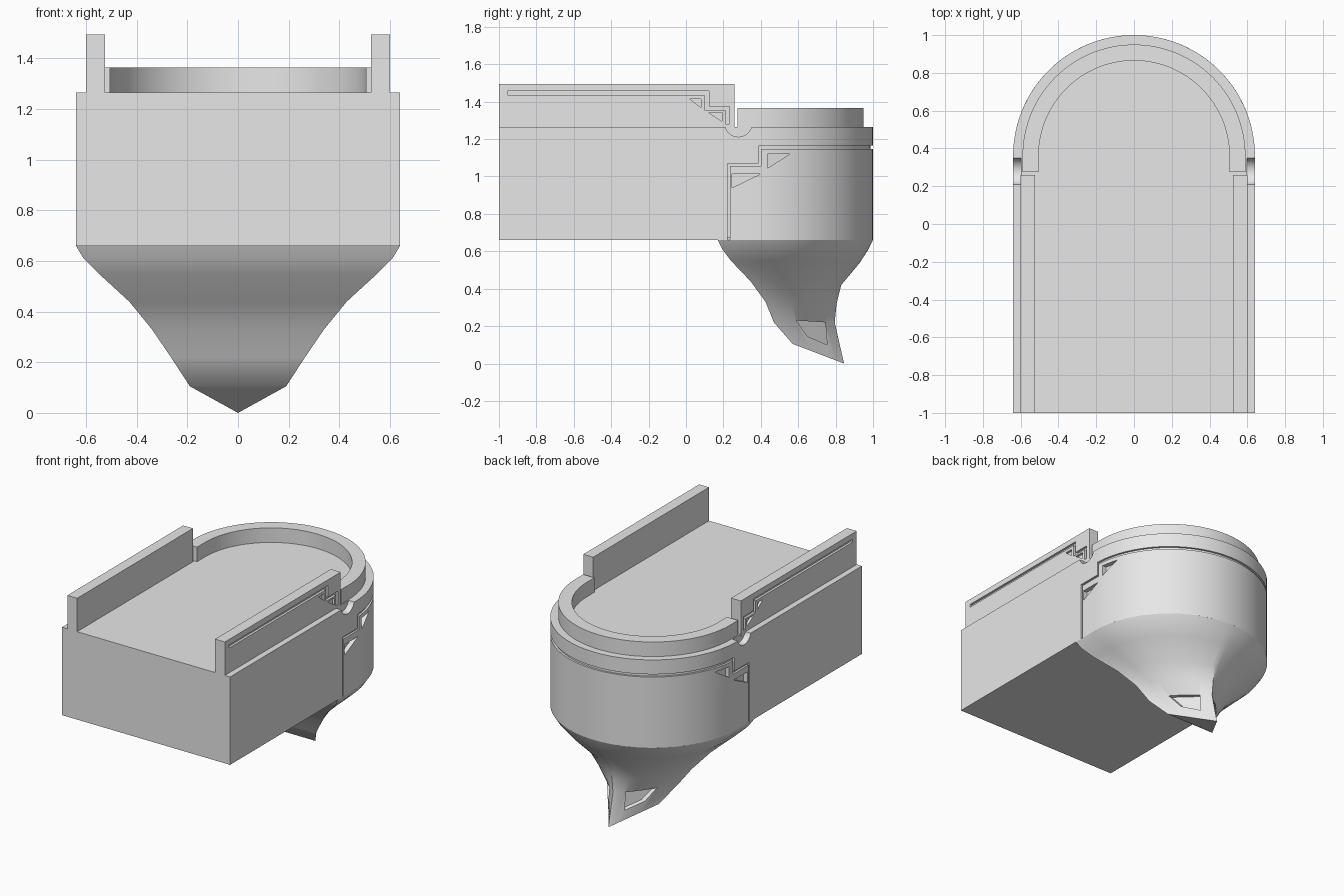
import bpy
import math
from mathutils import Vector
from mathutils.bvhtree import BVHTree
import bmesh

cube = bpy.data.objects.get("Cube")
if cube:
    bpy.data.objects.remove(cube, do_unlink=True)

grey = bpy.data.materials.new("plain_grey")
grey.use_nodes = True
grey.diffuse_color = (0.8, 0.8, 0.8, 1)
grey.node_tree.nodes["Principled BSDF"].inputs["Base Color"].default_value = (0.8, 0.8, 0.8, 1)


def loft(name, rings):
    """Closed solid through equal-length rings of points, capped at both ends."""
    bm = bmesh.new()
    rows = [[bm.verts.new(p) for p in ring] for ring in rings]
    n = len(rows[0])
    for low, high in zip(rows, rows[1:]):
        for i in range(n):
            j = (i + 1) % n
            bm.faces.new((low[i], low[j], high[j], high[i]))
    bm.faces.new(rows[0][::-1])
    bm.faces.new(rows[-1])
    bmesh.ops.recalc_face_normals(bm, faces=bm.faces[:])
    mesh = bpy.data.meshes.new(name)
    bm.to_mesh(mesh)
    bm.free()
    mesh.materials.append(grey)
    obj = bpy.data.objects.new(name, mesh)
    bpy.context.collection.objects.link(obj)
    return obj


def upright(name, outline, z0, z1):
    return loft(name, [[(x, y, z) for x, y in outline] for z in (z0, z1)])


def carve(obj, cutter):
    """Subtract the cutter from the object, then discard the cutter."""
    cutter.hide_render = True
    mod = obj.modifiers.new("cut", "BOOLEAN")
    mod.operation = "DIFFERENCE"
    mod.solver = "EXACT"
    mod.object = cutter
    graph = bpy.context.evaluated_depsgraph_get()
    graph.update()
    result = bpy.data.meshes.new_from_object(obj.evaluated_get(graph))
    obj.modifiers.clear()
    obj.data = result
    bpy.data.objects.remove(cutter, do_unlink=True)


def recess(obj, side, points, depth, face_x=None):
    """Sink a side-on (y, z) polygon; follows the surface unless face_x is given."""
    bpy.context.view_layer.update()
    tree = BVHTree.FromObject(obj, bpy.context.evaluated_depsgraph_get())
    inner = []
    for y, z in points:
        x = face_x
        if x is None:
            hit = tree.ray_cast(Vector((side * 2, y, z)), Vector((-side, 0, 0)))[0]
            x = abs(hit.x) if hit else 0.2
        inner.append((side * (x - depth), y, z))
    outer = [(side * 0.75, y, z) for y, z in points]
    carve(obj, loft("cutter", [inner, outer]))


def arc(radius, start=0.0, steps=64):
    """Points around the rounded back, from left to right."""
    span = math.pi - 2 * start
    return [(radius * math.cos(start + span * i / steps),
             0.36 + radius * math.sin(start + span * i / steps)) for i in range(steps + 1)]


def arch(radius, front):
    return [(radius, front)] + arc(radius) + [(-radius, front)]


# Body: block with a rounded back
body = upright("body", arch(0.64, -1), 0.66, 1.265)

# Band groove around the back
start = math.asin(0.03 / 0.64)
band = arc(0.626, start) + arc(0.72, start)[::-1]
carve(body, upright("cutter", band, 1.147, 1.166))

# Stepped seams, triangular recesses and round notches on the sides
seam = [(0.222, 0.6), (0.236, 0.6), (0.236, 1.055), (0.402, 1.055),
        (0.402, 1.16), (0.388, 1.16), (0.388, 1.07), (0.222, 1.07)]
notch = [(0.28 + 0.073 * math.cos(a * math.pi / 16),
          1.285 + 0.073 * math.sin(a * math.pi / 16)) for a in range(32)]
for side in (1, -1):
    recess(body, side, seam, 0.014, 0.64)
    recess(body, side, [(0.247, 1.012), (0.395, 1.012), (0.247, 0.94)], 0.03)
    recess(body, side, [(0.437, 1.12), (0.555, 1.12), (0.437, 1.045)], 0.03)
    recess(body, side, notch, 0.043, 0.64)

# Raised rim around the back
rim = upright("raised_rim", arch(0.59, 0.275) + arch(0.505, 0.275)[::-1], 1.25, 1.365)

# Side walls with stepped grooves and triangles
line = [(-0.955, 1.435), (0.1, 1.435), (0.1, 1.355), (0.21, 1.355), (0.21, 1.28),
        (0.232, 1.28), (0.232, 1.375), (0.122, 1.375), (0.122, 1.456), (-0.955, 1.456)]
walls = []
for side, name in ((1, "left_wall"), (-1, "right_wall")):
    plan = [(side * x, y) for x, y in ((0.525, -1), (0.6, -1), (0.6, 0.26), (0.525, 0.26))]
    wall = upright(name, plan, 1.25, 1.495)
    recess(wall, side, line, 0.016, 0.6)
    recess(wall, side, [(0.02, 1.415), (0.08, 1.415), (0.08, 1.368)], 0.016, 0.6)
    recess(wall, side, [(0.12, 1.343), (0.193, 1.343), (0.193, 1.295)], 0.016, 0.6)
    walls.append(wall)


# Corbel: arched section narrowing to a pointed triangular foot
def section(width, y0, z0, y1, z1, point):
    half = []
    steps = 30
    for i in range(steps + 1):
        u = i / steps
        if u < 0.2:
            x, d = 1, 0.23 * u / 0.2
        else:
            a = (u - 0.2) / 0.8 * math.pi / 2
            x, d = math.cos(a), 0.23 + 0.77 * math.sin(a)
        x += (1 - u - x) * point
        d += (u - d) * point
        half.append((width * x, y0 + (y1 - y0) * d, z0 + (z1 - z0) * d))
    return half + [(-x, y, z) for x, y, z in half[-2::-1]]


corbel = loft("corbel", [section(*s) for s in (
    (0.62, 0.19, 0.68, 0.98, 0.68, 0),
    (0.64, 0.17, 0.66, 1.0, 0.66, 0),
    (0.61, 0.195, 0.61, 0.975, 0.61, 0.03),
    (0.55, 0.24, 0.55, 0.93, 0.54, 0.1),
    (0.43, 0.345, 0.44, 0.83, 0.42, 0.3),
    (0.34, 0.425, 0.33, 0.805, 0.32, 0.5),
    (0.265, 0.47, 0.22, 0.795, 0.22, 0.75),
    (0.19, 0.57, 0.105, 0.845, 0.0, 1))])
for side in (1, -1):
    recess(corbel, side, [(0.59, 0.23), (0.745, 0.22), (0.755, 0.1), (0.65, 0.145)], 0.03)

# Smooth curved surfaces, keep hard edges
bpy.ops.object.select_all(action="DESELECT")
for obj in [body, rim, corbel] + walls:
    obj.select_set(True)
bpy.context.view_layer.objects.active = body
bpy.ops.object.shade_smooth_by_angle(angle=math.radians(30))
